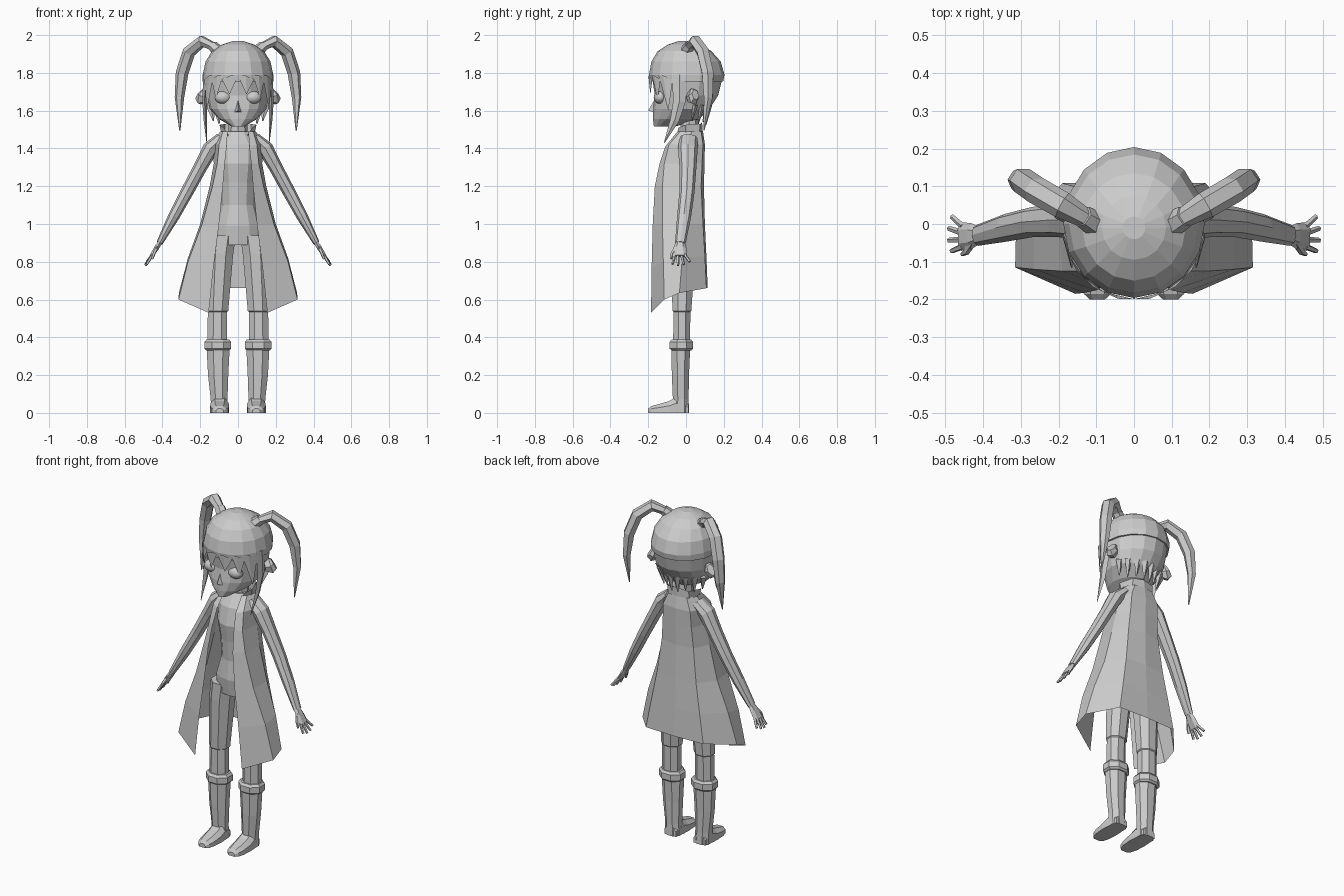
import bpy, bmesh
from math import sin, cos, pi, sqrt
from mathutils import Vector


def build(name, verts, faces, mirror=False):
    me = bpy.data.meshes.new(name)
    me.from_pydata([tuple(v) for v in verts], [], faces)
    bm = bmesh.new()
    bm.from_mesh(me)
    bmesh.ops.recalc_face_normals(bm, faces=bm.faces)
    bm.to_mesh(me)
    bm.free()
    ob = bpy.data.objects.new(name, me)
    bpy.context.collection.objects.link(ob)
    if mirror:
        ob.modifiers.new("mirror", 'MIRROR').use_axis[0] = True
    return ob


def loft(name, rings, mirror=False, closed=True, caps=True):
    n = len(rings[0])
    verts = [p for r in rings for p in r]
    faces = []
    for i in range(len(rings) - 1):
        for j in range(n if closed else n - 1):
            k = (j + 1) % n
            faces.append((i*n + j, i*n + k, (i+1)*n + k, (i+1)*n + j))
    if caps and closed:
        faces += [tuple(range(n)), tuple(range((len(rings)-1)*n, len(rings)*n))]
    return build(name, verts, faces, mirror)


def stack(name, rows, n=8, mirror=False, caps=True, off=0.0):
    """Horizontal rings: (cx, cy, z, rx, r_front, r_back)."""
    rings = []
    for cx, cy, z, rx, rf, rb in rows:
        ring = []
        for i in range(n):
            a = 2*pi*(i + off)/n
            s = sin(a)
            ring.append((cx + rx*cos(a), cy + (rf if s < 0 else rb)*s, z))
        rings.append(ring)
    return loft(name, rings, mirror, caps=caps)


def tube(name, path, ref, n=6, mirror=True):
    """Rings along a path of (x, y, z, half width along ref, half thickness)."""
    pts = [Vector(p[:3]) for p in path]
    rings = []
    for i, p in enumerate(path):
        t = (pts[min(i+1, len(pts)-1)] - pts[max(i-1, 0)]).normalized()
        u = Vector(ref)
        u = (u - t*u.dot(t)).normalized()
        v = t.cross(u)
        rings.append([pts[i] + u*p[3]*cos(2*pi*k/n) + v*p[4]*sin(2*pi*k/n) for k in range(n)])
    return loft(name, rings, mirror)


# Head and face
stack("head", [(0, -.13, 1.515, .03, .04, .07), (0, -.06, 1.555, .10, .115, .13),
               (0, -.01, 1.61, .15, .165, .135), (0, 0, 1.68, .168, .165, .17),
               (0, 0, 1.78, .178, .18, .195)], 16)
build("nose", [(0, -.2, 1.6), (-.022, -.165, 1.59), (.022, -.165, 1.59), (0, -.16, 1.67)],
      [(0, 1, 2), (0, 2, 3), (0, 3, 1)])
for s in (-1, 1):
    bpy.ops.mesh.primitive_uv_sphere_add(segments=16, ring_count=8, location=(s*.08, -.137, 1.67))
    eye = bpy.context.object
    eye.name = "eye"
    eye.scale = (.044, .034, .034)
    bpy.ops.object.shade_smooth()
tube("ear", [(.165, .02, 1.67, .025, .03), (.19, .04, 1.675, .032, .048),
             (.203, .05, 1.685, .022, .035)], (0, 1, 0), 6)

# Hair cap
stack("hair_cap", [(0, 0, 1.755, .187, .19, .197), (0, 0, 1.79, .187, .196, .204),
                   (0, 0, 1.86, .172, .183, .184), (0, -.005, 1.915, .138, .145, .14),
                   (0, -.01, 1.95, .085, .085, .085), (0, -.01, 1.968, .03, .03, .03)], 16)


# Fringe spikes, nape locks
def hair_y(x, front=-1):
    return front*.199*sqrt(max(0, 1 - (x/.19)**2))


verts, faces = [], []
for x0, x1, tx, tz in ((0, .085, .045, 1.685), (.08, .14, .118, 1.66), (.13, .178, .165, 1.60)):
    xm, b = (x0 + x1)/2, len(verts)
    verts += [(x0, hair_y(x0), 1.785), (x1, hair_y(x1), 1.765),
              (xm, hair_y(xm) - .004, 1.785), (tx, hair_y(tx) + .005, tz)]
    faces += [(b, b+2, b+3), (b+2, b+1, b+3)]
build("fringe", verts, faces, True)
for x, y, z in ((.02, .105, 1.525), (.06, .09, 1.54), (.10, .065, 1.53), (.13, .03, 1.545)):
    tube("nape_lock", [(x*1.12, y + .02, 1.63, .025, .014), (x, y, z, .003, .003)], (1, 0, 0), 4)
tube("side_lock", [(.172, -.035, 1.79, .04, .012), (.177, -.035, 1.65, .033, .012),
                   (.173, -.06, 1.55, .024, .009), (.165, -.115, 1.43, .002, .002)], (0, 1, 0), 4)

# Pigtails
tube("hair_tie", [(.095, -.005, 1.905, .035, .035), (.135, .02, 1.945, .03, .028)], (-.54, .84, 0))
tube("pigtail", [(.12, .01, 1.935, .025, .022), (.19, .05, 1.968, .036, .032),
                 (.26, .09, 1.91, .037, .034), (.296, .115, 1.80, .036, .033),
                 (.31, .118, 1.67, .028, .024), (.308, .095, 1.495, .003, .003)], (-.54, .84, 0))

# Neck and torso
stack("neck", [(0, .02, 1.44, .055, .05, .05), (0, .015, 1.59, .045, .045, .045)])
stack("torso", [(0, .01, 1.49, .06, .05, .05), (0, 0, 1.42, .115, .09, .075),
                (0, 0, 1.32, .11, .115, .08), (0, 0, 1.22, .095, .10, .075),
                (0, 0, 1.10, .09, .09, .07), (0, -.01, .99, .12, .09, .08),
                (0, -.015, .89, .12, .07, .075)], 12)

# Coat: rows from front edge around to back centre
rows = [
    [(.055, -.045, 1.49), (.08, -.03, 1.49), (.095, .03, 1.49), (.06, .08, 1.49), (0, .09, 1.49)],
    [(.06, -.11, 1.41), (.10, -.09, 1.42), (.135, .01, 1.42), (.09, .09, 1.42), (0, .10, 1.42)],
    [(.07, -.14, 1.32), (.11, -.115, 1.32), (.128, 0, 1.32), (.095, .085, 1.32), (0, .098, 1.32)],
    [(.08, -.165, 1.20), (.135, -.125, 1.20), (.15, -.01, 1.20), (.105, .08, 1.20), (0, .095, 1.20)],
    [(.10, -.176, 1.00), (.19, -.125, 1.00), (.20, -.01, 1.00), (.13, .09, 1.00), (0, .10, 1.00)],
    [(.13, -.182, .77), (.265, -.12, .80), (.265, -.02, .82), (.16, .10, .83), (0, .108, .83)],
    [(.155, -.185, .53), (.315, -.115, .60), (.313, -.035, .635), (.19, .108, .66), (0, .115, .66)]]
loft("coat", rows, True, closed=False)
# Standing collar, open at the front
loft("collar", [[(.05, -.05, 1.47), (.085, 0, 1.465), (.07, .07, 1.47), (0, .09, 1.475)],
                [(.075, -.04, 1.51), (.098, -.005, 1.525), (.07, .075, 1.53), (0, .085, 1.54)]],
     True, closed=False)

# Arms
tube("sleeve", [(.09, .015, 1.455, .05, .03), (.145, .01, 1.40, .052, .042),
                (.20, .01, 1.30, .045, .036), (.27, .005, 1.17, .04, .034),
                (.34, -.01, 1.04, .037, .03), (.415, -.03, .90, .028, .017)], (0, 1, 0), 8)

# Hands
tube("palm", [(.405, -.03, .915, .02, .013), (.43, -.032, .875, .034, .015),
              (.458, -.033, .83, .038, .012)], (0, 1, 0), 6)
for y, x, z in ((-.062, .483, .787), (-.04, .49, .78), (-.016, .49, .785), (.008, .482, .80)):
    tube("finger", [(.453, -.035 + (y + .03)*.75, .838, .009, .009),
                    (x, y + (y + .03)*.3, z, .007, .007)], (0, 1, 0), 5)
tube("thumb", [(.428, -.045, .88, .014, .011), (.444, -.073, .845, .01, .009),
               (.455, -.08, .815, .006, .006)], (0, 1, 0), 5)

# Legs, boots and feet
stack("trouser_leg", [(.08, -.015, .94, .075, .075, .075), (.092, -.015, .84, .072, .075, .07),
                      (.108, -.02, .54, .061, .055, .052), (.109, -.02, .535, .055, .05, .047),
                      (.11, -.022, .36, .056, .05, .046)], 8, True, off=.5)
stack("boot_cuff", [(.107, -.022, .33, .066, .058, .054), (.107, -.022, .34, .077, .07, .064),
                    (.107, -.022, .375, .077, .07, .064), (.107, -.022, .388, .066, .058, .054)],
      8, True, off=.5)
stack("boot", [(.105, -.025, .36, .067, .058, .052), (.105, -.025, .2, .058, .054, .044),
               (.1, -.025, .07, .048, .048, .042), (.097, -.025, 0, .05, .055, .045)],
      8, True, off=.5)
foot = []
for y, w, h in ((.012, .038, .05), (-.05, .048, .085), (-.09, .05, .062), (-.15, .046, .045),
                (-.185, .036, .036), (-.2, .02, .022)):
    foot.append([(.097 + w*k, y, z) for k, z in
                 ((-1, 0), (1, 0), (1, h*.6), (.5, h), (-.5, h), (-1, h*.6))])
loft("foot", foot, True)
